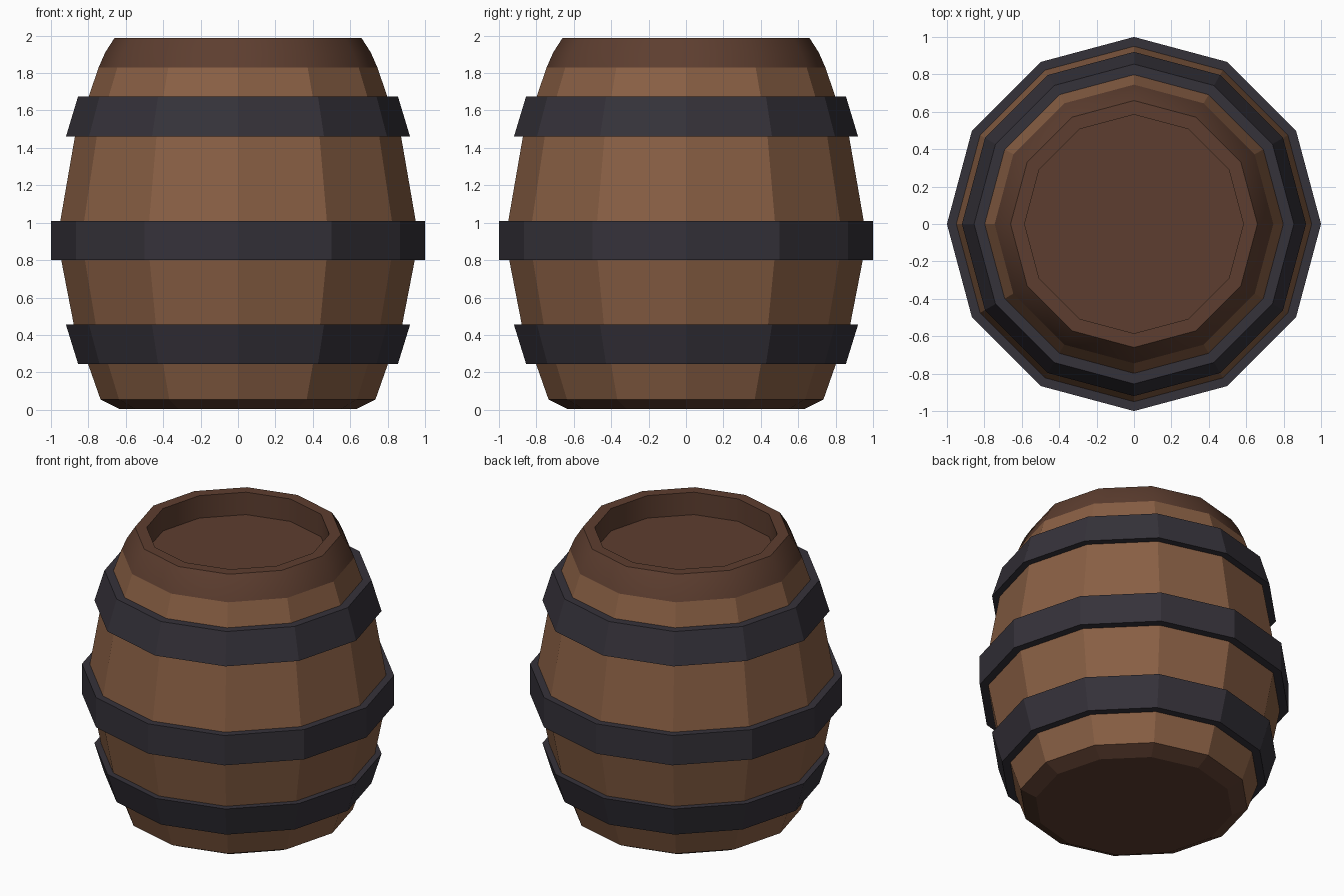
import bpy, bmesh, math

if "Cube" in bpy.data.objects:
    bpy.data.objects.remove(bpy.data.objects["Cube"])

SIDES = 12


def material(name, rgb):
    m = bpy.data.materials.new(name)
    m.diffuse_color = (*rgb, 1)
    m.use_nodes = True
    m.node_tree.nodes["Principled BSDF"].inputs["Base Color"].default_value = m.diffuse_color
    return m


oak = material("oak", (0.25, 0.115, 0.058))
dark_oak = material("dark_oak", (0.11, 0.048, 0.029))
iron = material("iron", (0.036, 0.032, 0.042))


def lathe(name, profile, mat, cap_start=False, cap_end=False, smooth=False):
    """Turn an (r, z) profile, listed bottom to top along the outside, into a 12-sided shell."""
    bm = bmesh.new()
    rings = []
    for r, z in profile:
        rings.append([bm.verts.new((r * math.cos(math.tau * i / SIDES),
                                    r * math.sin(math.tau * i / SIDES), z))
                      for i in range(SIDES)])
    for a, b in zip(rings, rings[1:]):
        for i in range(SIDES):
            j = (i + 1) % SIDES
            bm.faces.new((a[i], a[j], b[j], b[i]))
    if cap_start:
        bm.faces.new(rings[0][::-1])
    if cap_end:
        bm.faces.new(rings[-1])
    me = bpy.data.meshes.new(name)
    bm.to_mesh(me)
    bm.free()
    me.materials.append(mat)
    ob = bpy.data.objects.new(name, me)
    bpy.context.collection.objects.link(ob)
    if smooth:
        bpy.ops.object.select_all(action='DESELECT')
        ob.select_set(True)
        bpy.context.view_layer.objects.active = ob
        bpy.ops.object.shade_smooth_by_angle(angle=math.radians(35))
    return ob


# Bulging wooden staves
lathe("staves", [(0.735, 0.055), (0.80, 0.24), (0.878, 0.455), (0.945, 0.80),
                 (0.95, 1.01), (0.872, 1.46), (0.80, 1.67), (0.745, 1.83)], oak)

# Chamfered base with its flat underside
lathe("base", [(0.635, 0.005), (0.735, 0.055)], dark_oak, cap_start=True)

# Rounded top rim, inner wall and recessed lid
lathe("rim_and_lid", [(0.745, 1.83), (0.71, 1.91), (0.66, 1.988),
                      (0.585, 1.988), (0.585, 1.83)],
      dark_oak, cap_end=True, smooth=True)

# Iron hoops: name, lower (z, outer r, inner r), upper (z, outer r, inner r)
for name, (z0, o0, i0), (z1, o1, i1) in [
        ("lower_hoop", (0.245, 0.855, 0.80), (0.455, 0.92, 0.875)),
        ("middle_hoop", (0.80, 1.0, 0.94), (1.01, 1.0, 0.945)),
        ("upper_hoop", (1.46, 0.92, 0.87), (1.675, 0.855, 0.797))]:
    lathe(name, [(i0, z0), (o0, z0), (o1, z1), (i1, z1)], iron)
